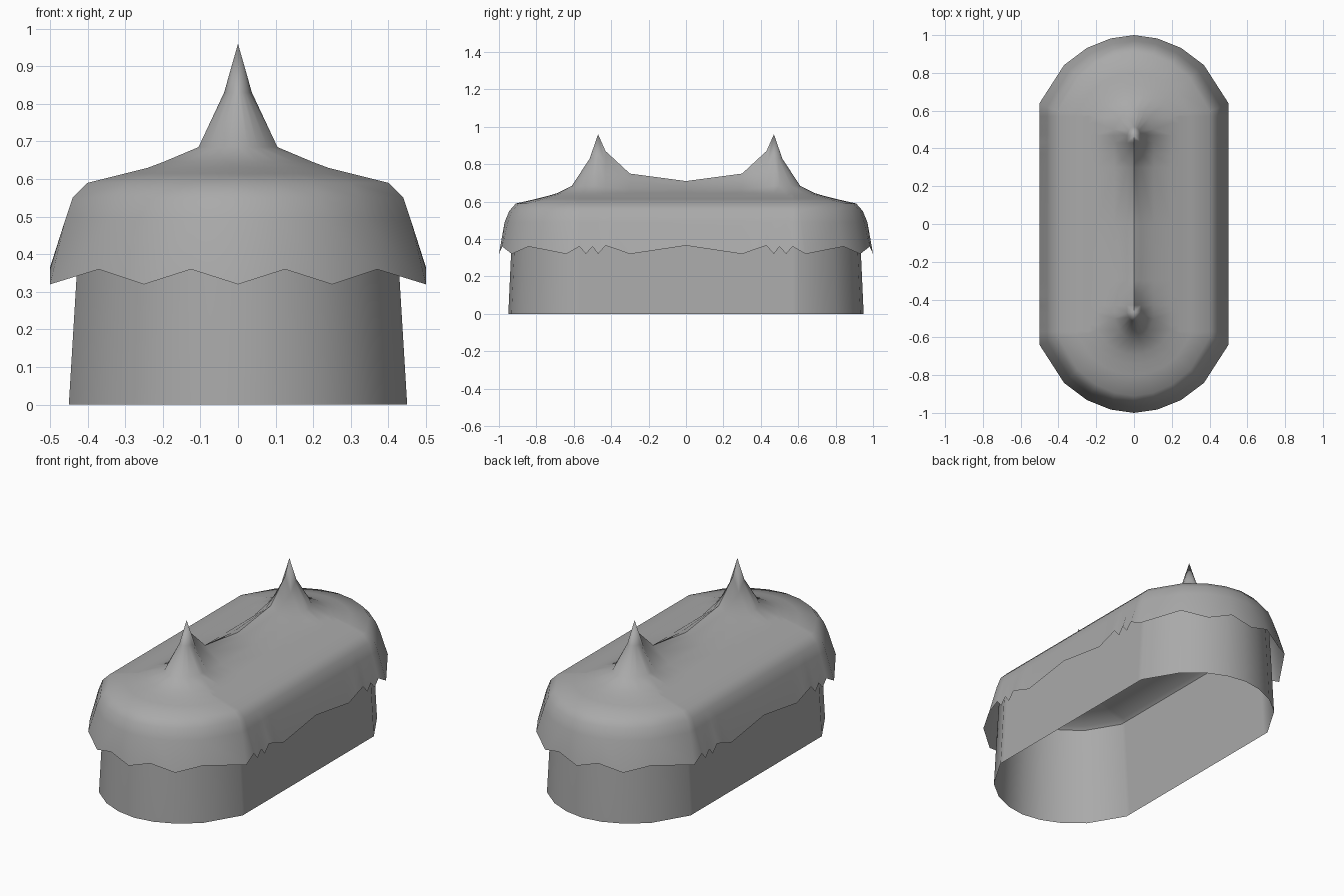
import bpy
import bmesh
import math

cube = bpy.data.objects.get("Cube")
if cube:
    bpy.data.objects.remove(cube, do_unlink=True)

canvas = bpy.data.materials.new("grey_canvas")
canvas.use_nodes = True
GREY = (0.4, 0.4, 0.4, 1)
canvas.diffuse_color = GREY
canvas.node_tree.nodes["Principled BSDF"].inputs["Base Color"].default_value = GREY

# Straight side: y position, hem height, how much of the pole's lift it gets
SIDE = [(0, .365, 0), (.3, .32, .16), (.37, .345, .42), (.43, .365, .64),
        (.47, .32, 1), (.5, .36, 1), (.535, .32, 1), (.57, .36, 1)]
# Rounded end: fraction of width, fraction of end depth, hem height
END = [(1, 0, .32), (.74, .56, .36), (.5, .81, .32), (.25, .95, .36), (0, 1, .32)]


def shell(name, levels):
    """Quarter of a long round-ended shell, mirrored on x and y.
    Level: half width, half length, end of straight side, z at pole, z at middle."""
    bm = bmesh.new()
    columns = []
    for y, hem, lift in SIDE:
        columns.append([bm.verts.new((w, min(y, yc), hem if zp is None else zm + lift * (zp - zm)))
                        for w, e, yc, zp, zm in levels])
    for fx, fy, hem in END:
        columns.append([bm.verts.new((w * fx, yc + (e - yc) * fy, hem if zp is None else zp))
                        for w, e, yc, zp, zm in levels])
    for a, b in zip(columns, columns[1:]):
        for i in range(len(levels) - 1):
            bm.faces.new((a[i], b[i], b[i + 1], a[i + 1]))
    bmesh.ops.remove_doubles(bm, verts=bm.verts, dist=0.0005)
    mesh = bpy.data.meshes.new(name)
    bm.to_mesh(mesh)
    bm.free()
    mesh.materials.append(canvas)
    obj = bpy.data.objects.new(name, mesh)
    bpy.context.collection.objects.link(obj)
    bpy.ops.object.select_all(action='DESELECT')
    obj.select_set(True)
    bpy.context.view_layer.objects.active = obj
    mirror = obj.modifiers.new("Mirror", 'MIRROR')
    mirror.use_axis = (True, True, False)
    bpy.ops.object.modifier_apply(modifier=mirror.name)
    bpy.ops.object.shade_smooth_by_angle(angle=math.radians(50))
    return obj


# Open-bottomed tent wall, leaning slightly inward
shell("tent_wall", [
    (.45, .95, .6, 0, 0),
    (.43, .935, .6, .33, .33),
    (.415, .92, .6, .57, .57),
])

# Roof with zigzag hem, rounded eave and two pole peaks joined by a sagging ridge
shell("tent_roof", [
    (.5, 1, .64, None, None),
    (.46, .97, .62, .49, .49),
    (.44, .945, .61, .55, .55),
    (.4, .91, .6, .59, .59),
    (.3, .8, .59, .615, .615),
    (.24, .74, .58, .63, .63),
    (.2, .69, .56, .645, .645),
    (.105, .61, .5, .685, .665),
    (.037, .515, .47, .83, .7),
    (0, .47, .47, .96, .71),
])
